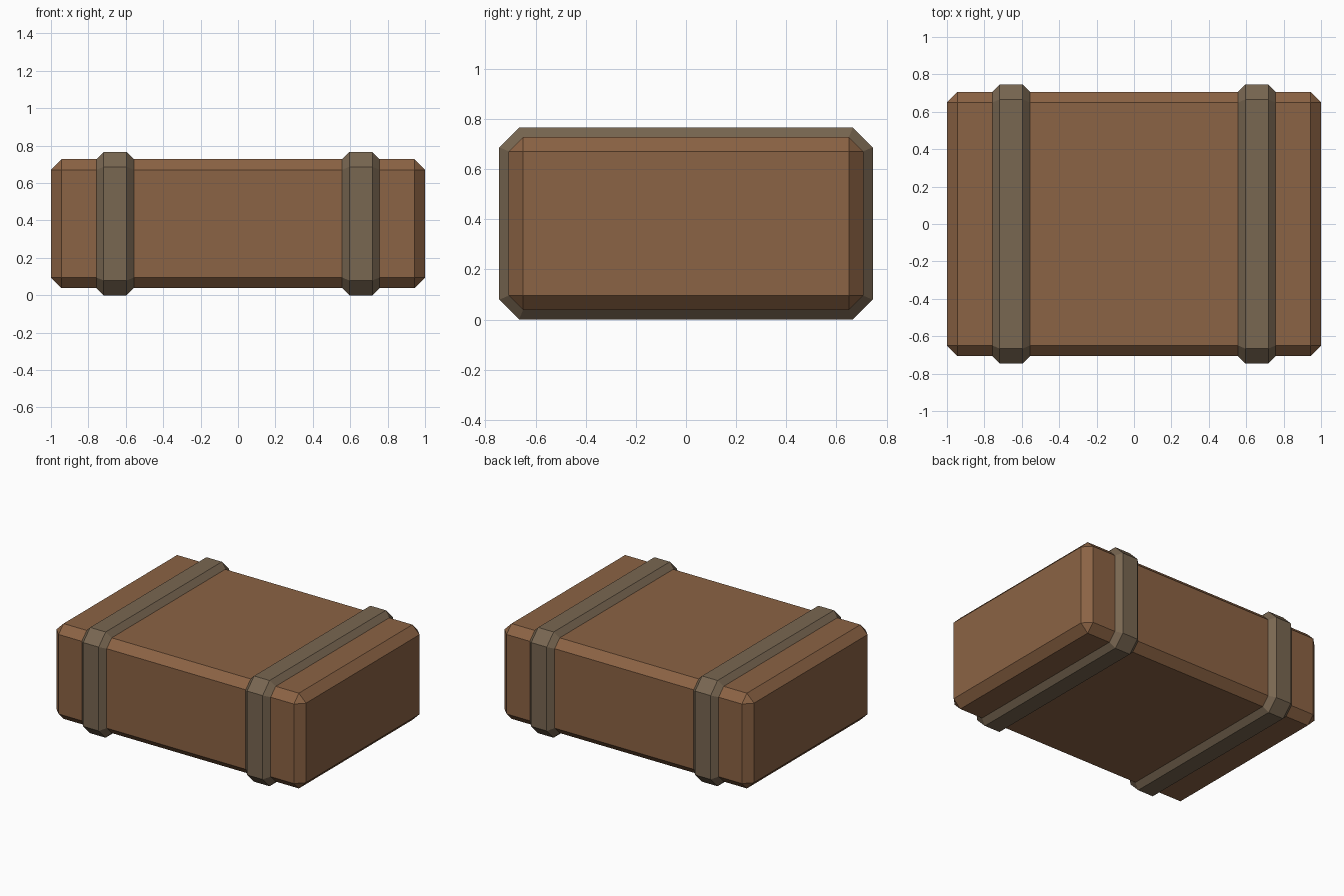
import bpy, bmesh

if "Cube" in bpy.data.objects:
    bpy.data.objects.remove(bpy.data.objects["Cube"])

BODY_X, BODY_Y = 1.0, 0.707
Z_LOW, Z_HIGH = 0.038, 0.728
CHAMFER = 0.057
STRAP_OUT = 0.038


def material(name, colour):
    mat = bpy.data.materials.new(name)
    mat.diffuse_color = (*colour, 1)
    mat.use_nodes = True
    mat.node_tree.nodes["Principled BSDF"].inputs["Base Color"].default_value = mat.diffuse_color
    return mat


def add_object(name, bm, mat):
    bmesh.ops.recalc_face_normals(bm, faces=bm.faces)
    mesh = bpy.data.meshes.new(name)
    bm.to_mesh(mesh)
    bm.free()
    mesh.materials.append(mat)
    obj = bpy.data.objects.new(name, mesh)
    bpy.context.collection.objects.link(obj)
    return obj


def octagon(grow):
    """Chamfered y-z outline of the body, offset outwards by grow."""
    y, lo, hi = BODY_Y + grow, Z_LOW - grow, Z_HIGH + grow
    c = CHAMFER + grow * (2 - 2 ** 0.5)
    return [(y, lo + c), (y, hi - c), (y - c, hi), (c - y, hi),
            (-y, hi - c), (-y, lo + c), (c - y, lo), (y - c, lo)]


def strap(name, centre, mat):
    # Loft from flush with the body, out to the raised flat, and back
    bm = bmesh.new()
    sections = [(-0.1, 0), (-0.1 + STRAP_OUT, STRAP_OUT),
                (0.1 - STRAP_OUT, STRAP_OUT), (0.1, 0)]
    rings = [[bm.verts.new((centre + x, y, z)) for y, z in octagon(g)]
             for x, g in sections]
    for a, b in zip(rings, rings[1:]):
        for i in range(8):
            j = (i + 1) % 8
            bm.faces.new((a[i], a[j], b[j], b[i]))
    bm.faces.new(rings[0])
    bm.faces.new(rings[-1])
    return add_object(name, bm, mat)


wood = material("brown", (0.26, 0.125, 0.058))
band = material("grey_brown", (0.19, 0.135, 0.083))

# Chamfered body
bm = bmesh.new()
bmesh.ops.create_cube(bm, size=1)
bmesh.ops.scale(bm, vec=(2 * BODY_X, 2 * BODY_Y, Z_HIGH - Z_LOW), verts=bm.verts)
bmesh.ops.translate(bm, vec=(0, 0, (Z_LOW + Z_HIGH) / 2), verts=bm.verts)
bmesh.ops.bevel(bm, geom=bm.edges[:], offset=CHAMFER, offset_type='OFFSET',
                segments=1, affect='EDGES', clamp_overlap=True)
add_object("body", bm, wood)

# Two straps wrapped round the body
strap("strap_left", -0.657, band)
strap("strap_right", 0.657, band)
